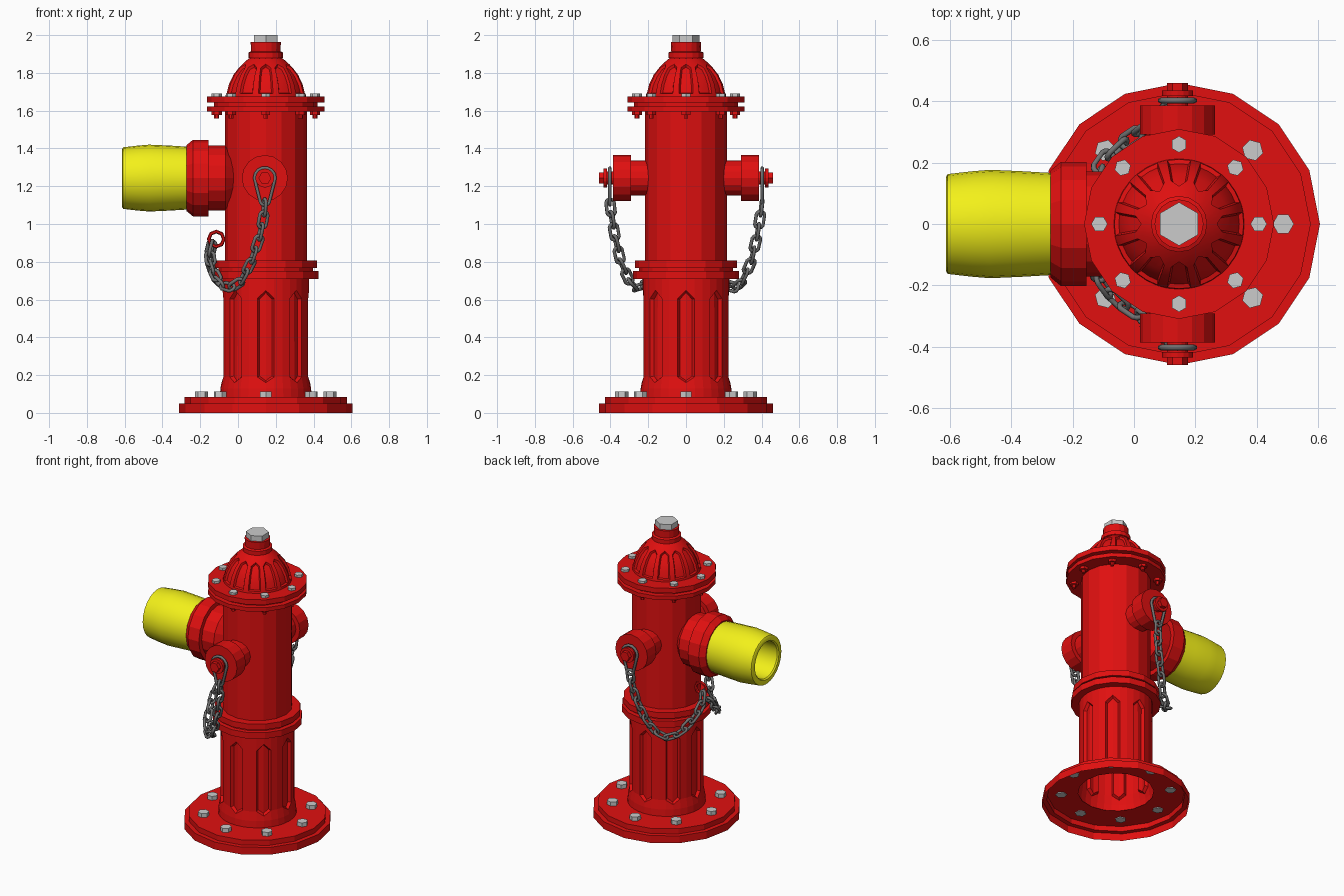
import bpy, bmesh, math
from mathutils import Vector, Matrix

if "Cube" in bpy.data.objects:
    bpy.data.objects.remove(bpy.data.objects["Cube"])

CX = 0.147  # hydrant axis


def material(name, rgb):
    m = bpy.data.materials.new(name)
    m.diffuse_color = (*rgb, 1)
    m.use_nodes = True
    m.node_tree.nodes["Principled BSDF"].inputs["Base Color"].default_value = m.diffuse_color
    return m


RED = material("red_paint", (0.75, 0.005, 0.005))
YELLOW = material("yellow_paint", (0.9, 0.88, 0.01))
STEEL = material("chain_steel", (0.16, 0.16, 0.16))


def finish(bm, name, mat, smooth=False):
    me = bpy.data.meshes.new(name)
    bm.to_mesh(me)
    bm.free()
    ob = bpy.data.objects.new(name, me)
    bpy.context.collection.objects.link(ob)
    if mat:
        me.materials.append(mat)
    if smooth:
        bpy.ops.object.select_all(action='DESELECT')
        ob.select_set(True)
        bpy.context.view_layer.objects.active = ob
        bpy.ops.object.shade_smooth_by_angle(angle=math.radians(35))
    return ob


def add_lathe(bm, profile, n, origin, axis=(0, 0, 1), phase=0, start=False, end=False):
    """Revolve (radius, height) points about an axis, optionally capping the ends."""
    mat = Matrix.Translation(origin) @ Vector(axis).to_track_quat('Z', 'Y').to_matrix().to_4x4()
    rings = []
    for r, h in profile:
        angs = [phase + math.tau * k / n for k in range(n)]
        rings.append([bm.verts.new(mat @ Vector((r * math.cos(a), r * math.sin(a), h))) for a in angs])
    for lo, hi in zip(rings, rings[1:]):
        for k in range(n):
            j = (k + 1) % n
            bm.faces.new((lo[k], lo[j], hi[j], hi[k]))
    if start:
        bm.faces.new(rings[0][::-1])
    if end:
        bm.faces.new(rings[-1])


def lathe(name, profile, n, mat, origin=(CX, 0, 0), smooth=False, **kw):
    bm = bmesh.new()
    add_lathe(bm, profile, n, origin, **kw)
    return finish(bm, name, mat, smooth)


def fluted(name, rows, count, half_deg, a, b, tip_lo, tip_hi, inset, depth, smooth=False):
    """Revolved wall with sunken pointed panels between rows a and b."""
    bm = bmesh.new()
    w, step = math.radians(half_deg), math.tau / count
    cols = []
    for k in range(count):
        for c, off in enumerate((-w, 0, w, step / 2)):
            pts = [Vector(p) for p in rows]
            if c == 1:
                pts[a] = pts[a].lerp(pts[a - 1], tip_lo)
                pts[b] = pts[b].lerp(pts[b + 1], tip_hi)
            t = k * step + off
            cols.append([bm.verts.new((CX + p.x * math.cos(t), p.x * math.sin(t), p.y)) for p in pts])
    panels = [[] for _ in range(count)]
    for k, col in enumerate(cols):
        nxt = cols[(k + 1) % len(cols)]
        for i in range(len(rows) - 1):
            f = bm.faces.new((col[i], nxt[i], nxt[i + 1], col[i + 1]))
            if k % 4 < 2 and a <= i < b:
                panels[k // 4].append(f)
    bm.normal_update()
    for p in panels:
        bmesh.ops.inset_region(bm, faces=p, thickness=inset, depth=-depth, use_even_offset=True)
    return finish(bm, name, mat=RED, smooth=smooth)


def bolt_ring(name, radius, z0, z1, size, mat, count=8):
    bm = bmesh.new()
    for k in range(count):
        t = math.tau * k / count
        add_lathe(bm, [(size, z0), (size, z1)], 6, (CX + radius * math.cos(t), radius * math.sin(t), 0),
                  start=True, end=True, phase=t)
    return finish(bm, name, mat)


# Ground flange and fluted lower barrel (open underneath)
lathe("base_flange", [(.46, 0), (.46, .05), (.43, .05), (.43, .085), (.235, .085)], 16, RED)
fluted("lower_barrel", [(.243, .085), (.24, .13), (.229, .19), (.229, .605), (.229, .715)],
       8, 11.25, 2, 3, .5, .4, .009, .02)

# Collar and upper barrel
lathe("collar", [(.225, .71), (.28, .71), (.28, .752), (.25, .752), (.25, .767),
                 (.27, .767), (.27, .806), (.21, .806)], 16, RED)
lathe("upper_barrel", [(.217, .80), (.217, 1.60)], 16, RED)

# Double top flange
lathe("top_flange", [(.21, 1.595), (.31, 1.595), (.31, 1.622), (.275, 1.622), (.275, 1.642),
                     (.31, 1.642), (.31, 1.676), (.2, 1.676)], 16, RED)

# Bonnet with arched flutes, neck and operating nut
fluted("bonnet", [(.213, 1.675), (.211, 1.69), (.198, 1.74), (.174, 1.79), (.144, 1.828), (.1, 1.868),
                  (.08, 1.882)], 12, 10.5, 1, 4, 0, .45, .007, .013, smooth=True)
lathe("bonnet_neck", [(.075, 1.872), (.092, 1.88), (.092, 1.908), (.078, 1.914), (.08, 1.963)], 16, RED, end=True)
lathe("operating_nut", [(.071, 1.96), (.071, 2.0)], 6, None, phase=math.pi / 6, start=True, end=True)

# Bolts
bolt_ring("base_bolts", .34, .08, .112, .035, None)
bolt_ring("flange_bolts", .26, 1.67, 1.692, .027, None)
bolt_ring("flange_nuts", .26, 1.578, 1.6, .027, RED)
bolt_ring("flange_bolt_ends", .26, 1.558, 1.58, .013, RED)

# Large outlet on the left with yellow hose end
OZ = 1.243
lathe("main_outlet", [(.09, -.06), (.095, -.01), (.172, .065), (.172, .155), (.203, .155),
                      (.203, .238), (.175, .272), (.15, .272)], 16, RED, (0, 0, OZ), axis=(-1, 0, 0))
lathe("hose_end", [(.166, .26), (.172, .36), (.177, .47), (.172, .53), (.163, .608), (.155, .613),
                   (.13, .613), (.122, .605), (.12, .40)], 24, YELLOW, (0, 0, OZ), axis=(-1, 0, 0),
      smooth=True, end=True)


def chain_curve(name, path, s):
    """Interlocked links along a path, plus a long loop hung on the cap stud."""
    cu = bpy.data.curves.new(name, 'CURVE')
    cu.dimensions = '3D'
    cu.bevel_depth = .0095
    cu.bevel_resolution = 1

    def ring(pts):
        sp = cu.splines.new('POLY')
        sp.points.add(len(pts) - 1)
        for p, q in zip(sp.points, pts):
            p.co = (*q, 1)
        sp.use_cyclic_u = True

    # teardrop hanger
    pts = []
    for k in range(14):
        t = math.tau * k / 14
        wide = math.sin(t) >= -.01
        r = .055 if wide else .026
        pts.append((CX - .005 + r * math.cos(t), s * .403, (OZ if wide else 1.125) + r * math.sin(t)))
    ring(pts)
    # evenly spaced links
    path = [Vector((x, s * y, z)) for x, y, z in path]
    lens = [(q - p).length for p, q in zip(path, path[1:])]
    total = sum(lens)

    def at(d):
        for p, q, l in zip(path, path[1:], lens):
            if d <= l:
                return p.lerp(q, d / l)
            d -= l
        return path[-1]

    n = round(total / .066)
    pitch = total / n
    for i in range(n):
        mid = at((i + .5) * pitch)
        u = (at((i + 1) * pitch) - at(i * pitch)).normalized()
        v = u.cross(Vector((-.75, s * -.65, 0))).normalized()
        w = u.cross(v)
        side = (v + w * (.6 if i % 2 else -1.6)).normalized()
        pts = []
        for k in range(12):
            t = math.tau * (k + .5) / 12
            shift = .022 if math.cos(t) > 0 else -.022
            pts.append(mid + u * (shift + .023 * math.cos(t)) + side * .023 * math.sin(t))
        ring(pts)
    ob = bpy.data.objects.new(name, cu)
    cu.materials.append(STEEL)
    bpy.context.collection.objects.link(ob)


CHAIN = [(.142, .403, 1.12), (.138, .395, 1.05), (.115, .375, .93), (.07, .345, .80), (.02, .30, .70),
         (-.04, .26, .66), (-.10, .20, .69), (-.14, .10, .77), (-.15, .04, .84), (-.135, .01, .90)]

# Side outlets, their cap studs and chains, mirrored front and back
for s, side in ((-1, "front"), (1, "back")):
    lathe(side + "_outlet", [(.092, .15), (.092, .292), (.122, .292), (.122, .387), (.035, .387), (.035, .418),
                             (.05, .418), (.05, .436)], 16, RED, (CX - .005, 0, OZ), axis=(0, s, 0), end=True)
    lathe(side + "_cap_nut", [(.034, .43), (.034, .46)], 6, RED, (CX - .005, 0, OZ), axis=(0, s, 0), end=True)
    chain_curve(side + "_chain", CHAIN, s)

# Red eye that holds both chains
bpy.ops.mesh.primitive_torus_add(major_segments=8, minor_segments=6, major_radius=.04, minor_radius=.01,
                                 location=(-.115, 0, .92), rotation=(math.pi / 2, 0, 0))
eye = bpy.context.object
eye.name = "chain_eye"
eye.data.materials.append(RED)
